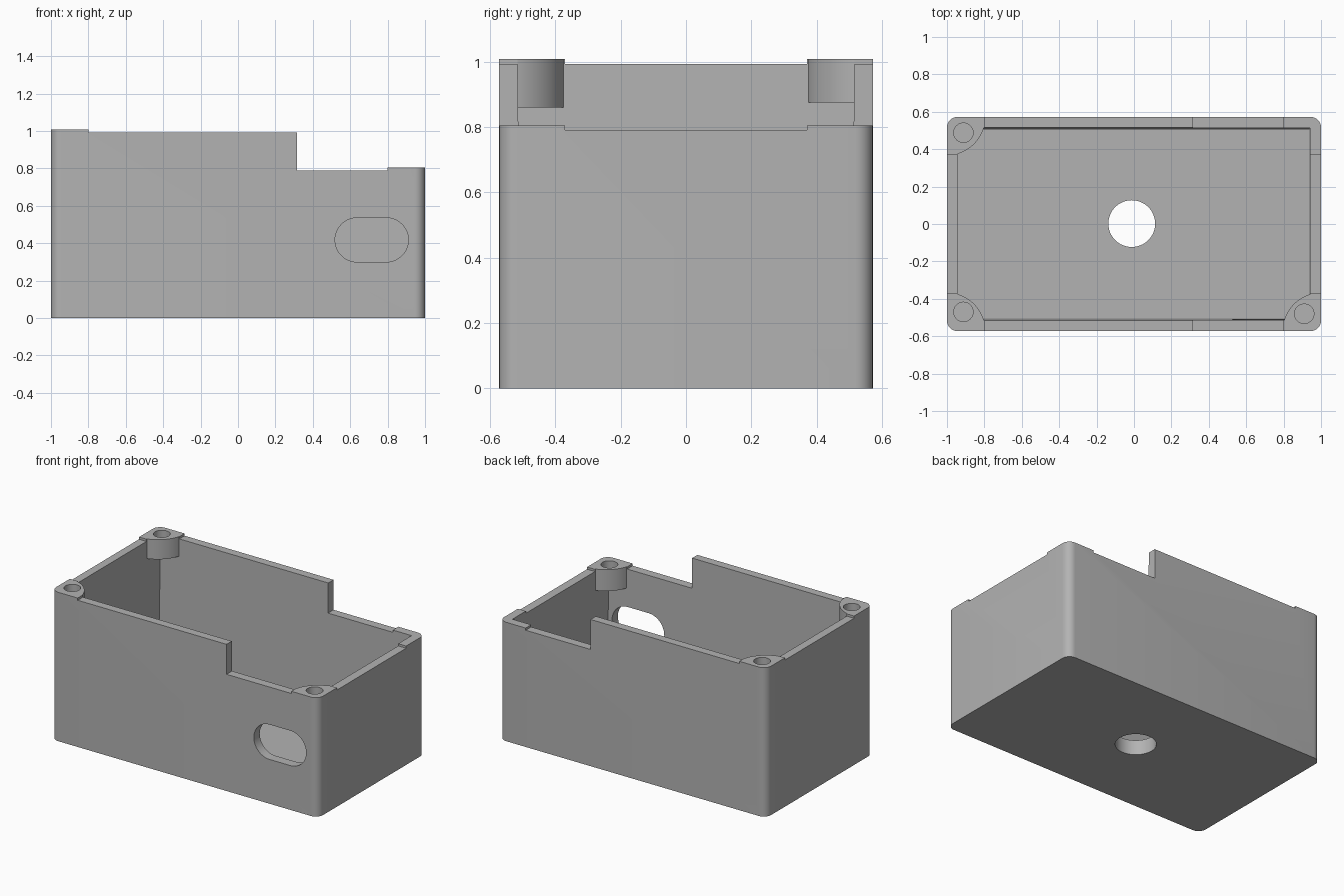
import bpy
import bmesh
from math import cos, sin, pi, radians

if "Cube" in bpy.data.objects:
    bpy.data.objects.remove(bpy.data.objects["Cube"])

HX, HY = 1.0, 0.572          # outer half sizes
RIM, LOW, PAD = 0.993, 0.79, 0.015   # high rim, low rim, corner pad height
STEP, TOP = 0.315, 1.2

grey = bpy.data.materials.new("plain grey")
grey.use_nodes = True
colour = (0.45, 0.45, 0.45, 1)
grey.diffuse_color = colour
grey.node_tree.nodes["Principled BSDF"].inputs["Base Color"].default_value = colour


def loft(name, lower, upper):
    """Closed solid between two matching 3D outlines."""
    bm = bmesh.new()
    a = [bm.verts.new(p) for p in lower]
    b = [bm.verts.new(p) for p in upper]
    bm.faces.new(a)
    bm.faces.new(b)
    for i in range(len(a)):
        j = (i + 1) % len(a)
        bm.faces.new((a[i], a[j], b[j], b[i]))
    bmesh.ops.recalc_face_normals(bm, faces=bm.faces)
    mesh = bpy.data.meshes.new(name)
    bm.to_mesh(mesh)
    bm.free()
    mesh.materials.append(grey)
    ob = bpy.data.objects.new(name, mesh)
    bpy.context.collection.objects.link(ob)
    return ob


def prism(name, outline, z0, z1):
    return loft(name, [(x, y, z0) for x, y in outline], [(x, y, z1) for x, y in outline])


def rect(x0, x1, y0, y1):
    return [(x0, y0), (x1, y0), (x1, y1), (x0, y1)]


def arc(cx, cy, r, start, end, n):
    return [(cx + r * cos(start + (end - start) * i / n),
             cy + r * sin(start + (end - start) * i / n)) for i in range(n + 1)]


def circle(cx, cy, r, n=48):
    return arc(cx, cy, r, 0, 2 * pi, n)[:-1]


def subtract(target, cutter):
    cutter.hide_render = True
    mod = target.modifiers.new("cut", "BOOLEAN")
    mod.operation = "DIFFERENCE"
    mod.solver = "EXACT"
    mod.object = cutter
    bpy.context.view_layer.objects.active = target
    bpy.ops.object.modifier_apply(modifier=mod.name)
    bpy.data.objects.remove(cutter)


# Outer block with rounded upright edges
R = 0.055
outline = []
for k, (sx, sy) in enumerate([(1, 1), (-1, 1), (-1, -1), (1, -1)]):
    outline += arc(sx * (HX - R), sy * (HY - R), R, k * pi / 2, (k + 1) * pi / 2, 8)
case = prism("enclosure_case", outline, 0, RIM + PAD)

# Slightly tapered cavity, leaving material for the screw bosses
FLOOR = 0.1
cavity = loft("cavity_cutter",
              [(x, y, FLOOR) for x, y in rect(-0.943, 0.937, -0.505, 0.505)],
              [(x, y, TOP) for x, y in rect(-0.945, 0.943, -0.518, 0.518)])
bosses = [(-1, -1, 0.86, -0.912, -0.47, RIM),
          (-1, 1, 0.875, -0.912, 0.488, RIM),
          (1, -1, 0.66, 0.91, -0.48, LOW)]
for sx, sy, bottom, _, _, _ in bosses:
    subtract(cavity, prism("boss_shape", circle(sx * HX, sy * HY, 0.205, 96), bottom, TOP + 0.1))
subtract(case, cavity)

# Rim heights: lowered right end, raised pads at the corners
W, PX, PY = 1.3, 0.8, 0.37
for x0, x1, hy, z in [(STEP, W, W, LOW + PAD), (STEP, PX, W, LOW), (STEP, W, PY, LOW),
                      (-PX, PX, W, RIM), (-W, W, PY, RIM)]:
    subtract(case, prism("rim_cutter", rect(x0, x1, -hy, hy), z, TOP + 0.2))

# Screw holes in the bosses
for _, _, bottom, x, y, rim in bosses:
    subtract(case, prism("screw_cutter", circle(x, y, 0.052, 32), rim - 0.1, TOP))

# Round hole in the floor
subtract(case, prism("floor_hole_cutter", circle(-0.012, 0.002, 0.125, 64), -0.1, 0.3))

# Rounded slot through the front wall
SR, SZ = 0.118, 0.418
slot = (arc(0.793, SZ, SR, -pi / 2, pi / 2, 24) + arc(0.637, SZ, SR, pi / 2, 3 * pi / 2, 24))
subtract(case, loft("slot_cutter", [(x, -0.7, z) for x, z in slot],
                    [(x, -0.4, z) for x, z in slot]))

# Smooth the round surfaces, keep the edges crisp
bpy.ops.object.select_all(action="DESELECT")
case.select_set(True)
bpy.context.view_layer.objects.active = case
bpy.ops.object.shade_smooth_by_angle(angle=radians(30))
